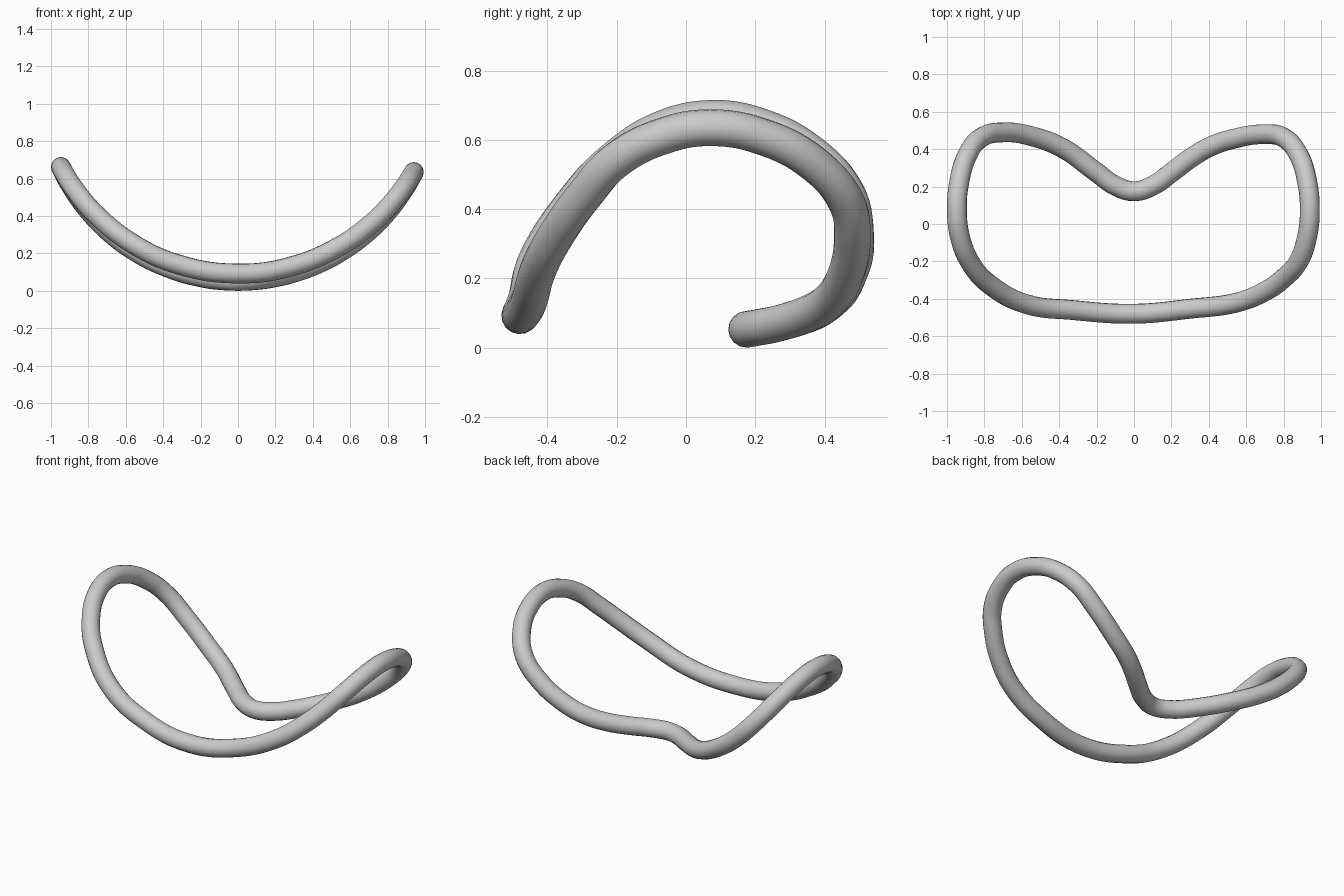
import bpy
from math import sqrt

if "Cube" in bpy.data.objects:
    bpy.data.objects.remove(bpy.data.objects["Cube"])

RADIUS = 0.053

# Plan outline of the loop as (x, y), split at the centre of the back and front
BACK_RIGHT = [(0.1, 0.205), (0.2, 0.275), (0.3, 0.35), (0.4, 0.41), (0.53, 0.455),
              (0.7, 0.48), (0.8, 0.462), (0.88, 0.37), (0.925, 0.23)]
FRONT_RIGHT = [(0.94, 0.07), (0.925, -0.07), (0.88, -0.2), (0.8, -0.29), (0.7, -0.36),
               (0.55, -0.42), (0.3, -0.453)]
FRONT_LEFT = [(-0.33, -0.46), (-0.57, -0.43), (-0.77, -0.325), (-0.87, -0.215),
              (-0.93, -0.07), (-0.947, 0.08)]
BACK_LEFT = [(-0.935, 0.22), (-0.895, 0.36), (-0.82, 0.46), (-0.7, 0.49), (-0.55, 0.47),
             (-0.38, 0.405), (-0.2, 0.276), (-0.1, 0.205)]


def lift(points, base, tip_x, tip_z):
    """Raise plan points onto a circular arc from (0, base) to the tip."""
    sag = tip_z - base
    r = (tip_x ** 2 + sag ** 2) / (2 * sag)
    return [(x, y, base + r - sqrt(r * r - x * x)) for x, y in points]


path = (lift([(0, 0.175)] + BACK_RIGHT, 0.053, 0.94, 0.635)
        + lift(FRONT_RIGHT, 0.092, 0.94, 0.635)
        + lift([(0, -0.48)] + FRONT_LEFT, 0.092, 0.947, 0.662)
        + lift(BACK_LEFT, 0.053, 0.947, 0.662))

# Round tube swept along the closed loop
curve = bpy.data.curves.new("bent_loop", 'CURVE')
curve.dimensions = '3D'
curve.bevel_depth = RADIUS
curve.bevel_resolution = 6
curve.resolution_u = 6
spline = curve.splines.new('BEZIER')
spline.bezier_points.add(len(path) - 1)
for bp, co in zip(spline.bezier_points, path):
    bp.co = co
    bp.handle_left_type = bp.handle_right_type = 'AUTO'
spline.use_cyclic_u = True
spline.use_smooth = True

loop = bpy.data.objects.new("bent_loop", curve)
bpy.context.collection.objects.link(loop)

# Convert to a smooth mesh
bpy.context.view_layer.objects.active = loop
loop.select_set(True)
bpy.ops.object.convert(target='MESH')
bpy.ops.object.shade_smooth()
